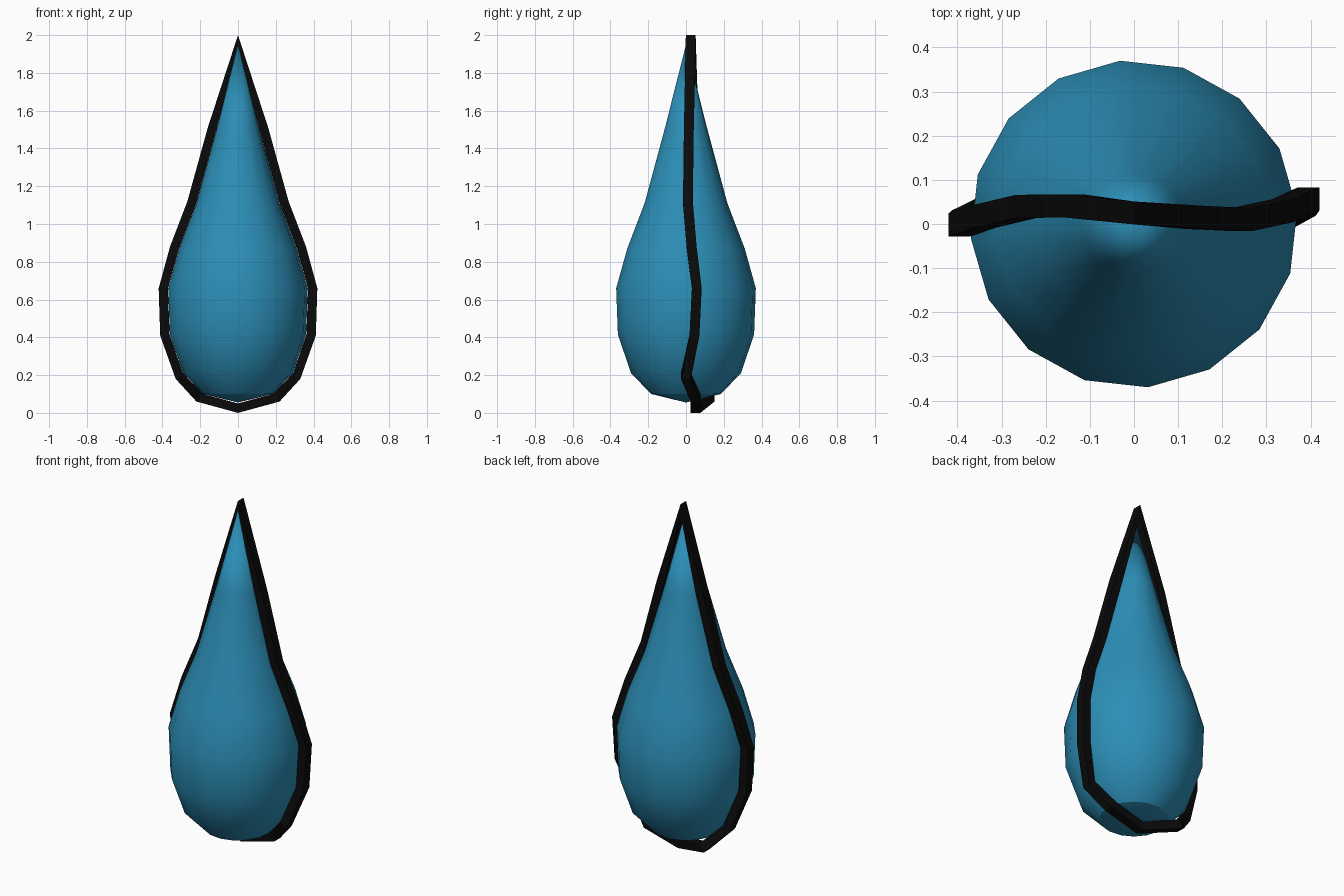
import bpy, bmesh, math

if "Cube" in bpy.data.objects:
    bpy.data.objects.remove(bpy.data.objects["Cube"])


def material(name, color):
    m = bpy.data.materials.new(name)
    m.diffuse_color = color
    m.use_nodes = True
    m.node_tree.nodes["Principled BSDF"].inputs["Base Color"].default_value = m.diffuse_color
    return m


def finish(name, bm, mat):
    bmesh.ops.recalc_face_normals(bm, faces=bm.faces)
    me = bpy.data.meshes.new(name)
    bm.to_mesh(me)
    bm.free()
    ob = bpy.data.objects.new(name, me)
    bpy.context.collection.objects.link(ob)
    me.materials.append(mat)
    return ob


# Body profile (radius, z), between the two poles
PROFILE = [(0.185, 0.10), (0.292, 0.21), (0.362, 0.415), (0.371, 0.66),
           (0.312, 0.87), (0.22, 1.11), (0.114, 1.5)]
BOTTOM, TOP = 0.055, 1.95
SIDES, TURN = 16, math.radians(4.9)

# Drop body: 16-sided lathe with closed poles
bm = bmesh.new()
rings = [[bm.verts.new((r * math.cos(TURN + math.tau * i / SIDES),
                        r * math.sin(TURN + math.tau * i / SIDES), z))
          for i in range(SIDES)] for r, z in PROFILE]
low, high = bm.verts.new((0, 0, BOTTOM)), bm.verts.new((0, 0, TOP))
for i in range(SIDES):
    j = (i + 1) % SIDES
    bm.faces.new((low, rings[0][j], rings[0][i]))
    bm.faces.new((high, rings[-1][i], rings[-1][j]))
    for a, b in zip(rings, rings[1:]):
        bm.faces.new((a[i], a[j], b[j], b[i]))
body = finish("drop_body", bm, material("blue", (0.025, 0.27, 0.47, 1)))
bpy.context.view_layer.objects.active = body
body.select_set(True)
bpy.ops.object.shade_smooth_by_angle(angle=math.radians(30))

# Outline band: box section looped round the silhouette, wandering in y
OUTER = [(0.22, 0.06), (0.33, 0.18), (0.412, 0.41), (0.42, 0.66),
         (0.36, 0.88), (0.268, 1.12), (0.16, 1.51)]
Y_RIGHT = [0.05, 0.0, 0.045, 0.057, 0.03, 0.01, 0.015]
Y_LEFT = [0.125, 0.045, 0.005, -0.002, 0.018, 0.04, 0.041]
right = [(o, i, y) for o, i, y in zip(OUTER, PROFILE, Y_RIGHT)]
left = [((-o[0], o[1]), (-i[0], i[1]), y)
        for o, i, y in zip(OUTER, PROFILE, Y_LEFT)]
path = ([((0, 0.0), (0, BOTTOM - 0.005), 0.05)] + right
        + [((0, 2.0), (0, TOP - 0.01), 0.025)] + left[::-1])
HALF = 0.026
bm = bmesh.new()
sections = [[bm.verts.new((p[0], y + d, p[1]))
             for p, d in ((o, -HALF), (o, HALF), (i, HALF), (i, -HALF))]
            for o, i, y in path]
for k, a in enumerate(sections):
    b = sections[(k + 1) % len(sections)]
    for i in range(4):
        j = (i + 1) % 4
        bm.faces.new((a[i], a[j], b[j], b[i]))
finish("outline_band", bm, material("black", (0.003, 0.003, 0.003, 1)))
